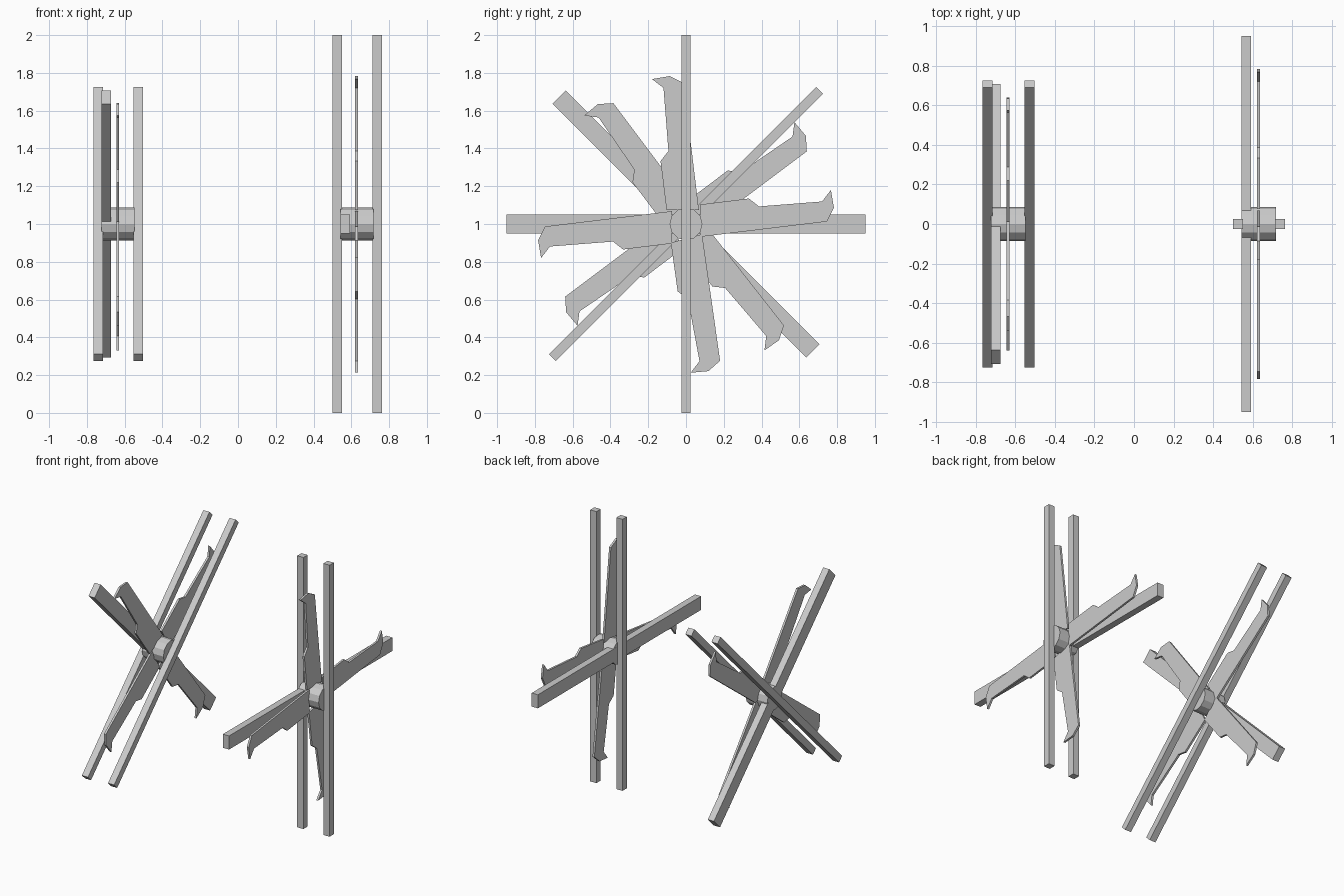
import bpy
import bmesh
from math import radians, pi
from mathutils import Matrix, Vector

cube = bpy.data.objects.get("Cube")
if cube:
    bpy.data.objects.remove(cube, do_unlink=True)

grey = bpy.data.materials.new("light_grey")
grey.use_nodes = True
grey.diffuse_color = (0.6, 0.6, 0.6, 1)
for node in grey.node_tree.nodes:
    if node.type == 'BSDF_PRINCIPLED':
        node.inputs["Base Color"].default_value = (0.6, 0.6, 0.6, 1)

# Blade outline as (y, z) around the rotor axis, pointing along +y
BLADE = [(0.075, -0.068), (0.746, 0.013), (0.783, 0.087), (0.767, 0.18),
         (0.72, 0.119), (0.386, 0.093), (0.333, 0.135), (0.075, 0.103)]


def add_object(name, bm, matrix):
    bmesh.ops.recalc_face_normals(bm, faces=bm.faces[:])
    bm.transform(matrix)
    mesh = bpy.data.meshes.new(name)
    bm.to_mesh(mesh)
    bm.free()
    mesh.materials.append(grey)
    obj = bpy.data.objects.new(name, mesh)
    bpy.context.collection.objects.link(obj)
    return obj


def add_bar(name, x, size, matrix):
    bm = bmesh.new()
    bmesh.ops.create_cube(bm, size=1)
    bm.transform(Matrix.Translation((x, 0, 0)) @ Matrix.Diagonal((*size, 1)))
    add_object(name, bm, matrix)


def add_blade(name, x, angle, mirrored, matrix):
    bm = bmesh.new()
    flip = -1 if mirrored else 1
    face = bm.faces.new([bm.verts.new((x - 0.0075, y, z * flip)) for y, z in BLADE])
    extruded = bmesh.ops.extrude_face_region(bm, geom=[face])
    verts = [v for v in extruded["geom"] if isinstance(v, bmesh.types.BMVert)]
    bmesh.ops.translate(bm, verts=verts, vec=Vector((0.015, 0, 0)))
    add_object(name, bm, matrix @ Matrix.Rotation(radians(angle), 4, 'X'))


def add_hub(name, x, length, matrix):
    bm = bmesh.new()
    bmesh.ops.create_cone(bm, cap_ends=True, segments=12, radius1=0.087,
                          radius2=0.087, depth=length)
    bm.transform(Matrix.Translation((x, 0, 0)) @ Matrix.Rotation(pi / 2, 4, 'Y'))
    add_object(name, bm, matrix)


def add_rotor(side, x, frame_angle, blade_angle):
    base = Matrix.Translation((x, 0, 1))
    frame = base @ Matrix.Rotation(radians(frame_angle), 4, 'X')
    # Frame: a pair of long thin bars and one wide cross bar
    add_bar(side + "_inner_long_bar", -0.107, (0.05, 0.05, 2), frame)
    add_bar(side + "_outer_long_bar", 0.106, (0.05, 0.05, 2), frame)
    add_bar(side + "_cross_bar", -0.065, (0.05, 1.9, 0.1), frame)
    # Rotating part: hub with three hooked blades and one reversed blade
    add_hub(side + "_hub", -0.002, 0.175, base)
    for i in range(3):
        add_blade(f"{side}_blade_{i + 1}", -0.004, blade_angle + 90 * i, False, base)
    add_blade(side + "_reversed_blade", -0.004, blade_angle - 75, True, base)


add_rotor("left", 0.632, 0, 0)
add_rotor("right", -0.633, -45, 30)
